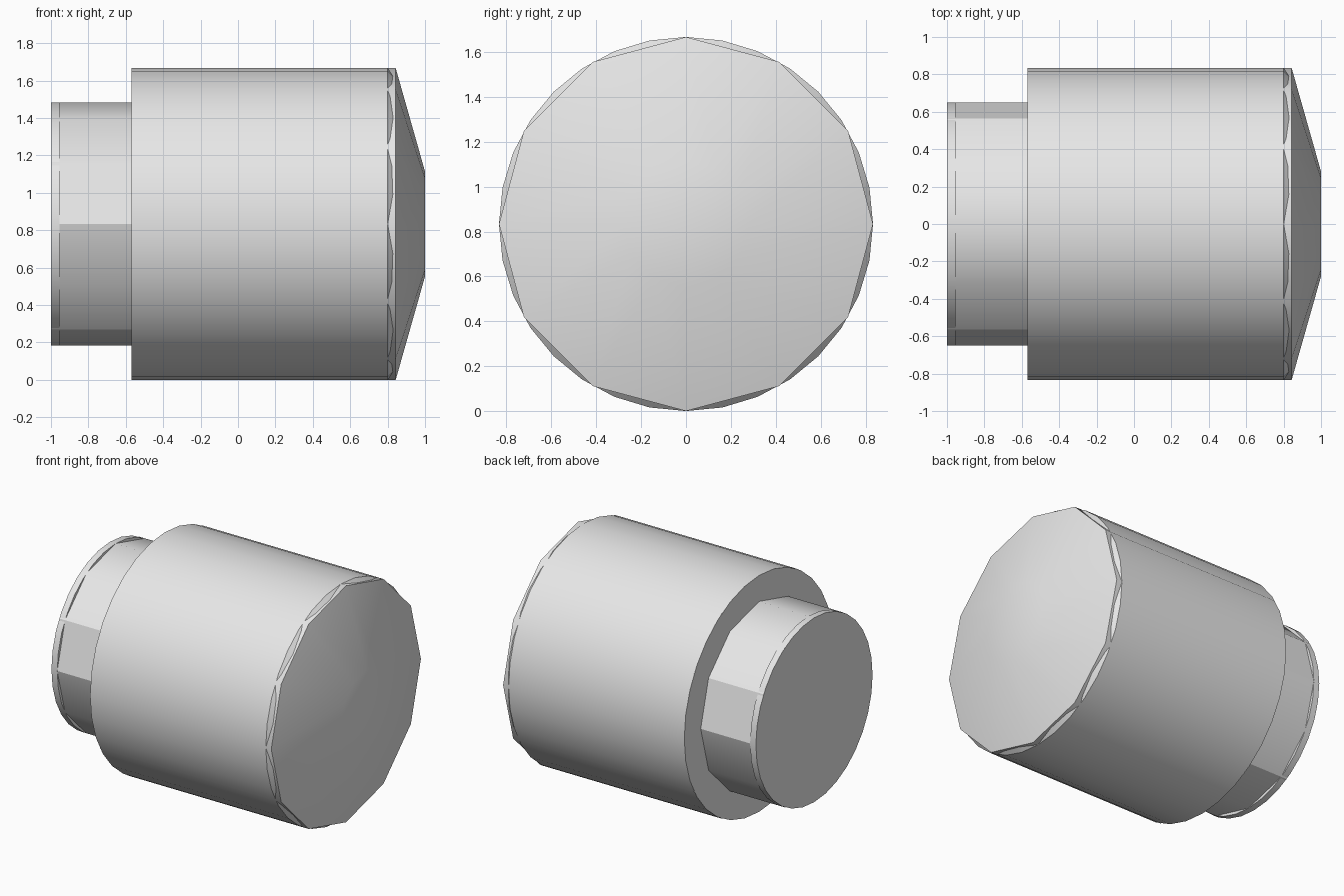
import bpy, bmesh, math

if "Cube" in bpy.data.objects:
    bpy.data.objects.remove(bpy.data.objects["Cube"])

AXIS_Z = 0.8335
R = 0.8335

grey = bpy.data.materials.new("light_grey")
grey.diffuse_color = (0.8, 0.8, 0.8, 1)
grey.use_nodes = True
grey.node_tree.nodes["Principled BSDF"].inputs["Base Color"].default_value = grey.diffuse_color


def lathe(name, profile, sides, sharp_angles=()):
    """Closed solid turned about the x axis; profile is a list of (x, radius)."""
    bm = bmesh.new()
    rings = []
    for x, r in profile:
        rings.append([bm.verts.new((x, r * math.sin(2 * math.pi * i / sides),
                                    AXIS_Z + r * math.cos(2 * math.pi * i / sides)))
                      for i in range(sides)])
    for a, b in zip(rings, rings[1:]):
        for i in range(sides):
            j = (i + 1) % sides
            bm.faces.new((a[i], a[j], b[j], b[i]))
    bm.faces.new(rings[0])
    bm.faces.new(rings[-1])
    bmesh.ops.recalc_face_normals(bm, faces=bm.faces)
    for f in bm.faces:
        f.smooth = True
    for e in bm.edges:
        e.smooth = e.calc_face_angle(0) < math.radians(33)
    # creases along the length at chosen angles from the top
    for deg in sharp_angles:
        i = round(deg / 360 * sides) % sides
        for a, b in zip(rings, rings[1:]):
            bm.edges.get((a[i], b[i])).smooth = False
    me = bpy.data.meshes.new(name)
    bm.to_mesh(me)
    bm.free()
    me.materials.append(grey)
    ob = bpy.data.objects.new(name, me)
    bpy.context.collection.objects.link(ob)
    return ob


# Round outer sleeve with a chamfered front rim
lathe("body_sleeve", [(-0.57, R), (0.80, R), (0.84, 0.795)], 32)

# Twelve-sided core that pokes through the sleeve and ends in a shallow dome
lathe("core_and_dome", [(-0.569, R), (0.843, R), (1.0, 0.28)], 12)

# Twelve-sided neck, partly creased
lathe("neck", [(-0.999, 0.65), (-0.56, 0.65)], 12, (60, 90, 150, -60, -90, -150))

# Thin round disc on the end of the neck
lathe("end_disc", [(-1.0, 0.65), (-0.955, 0.65)], 32)
